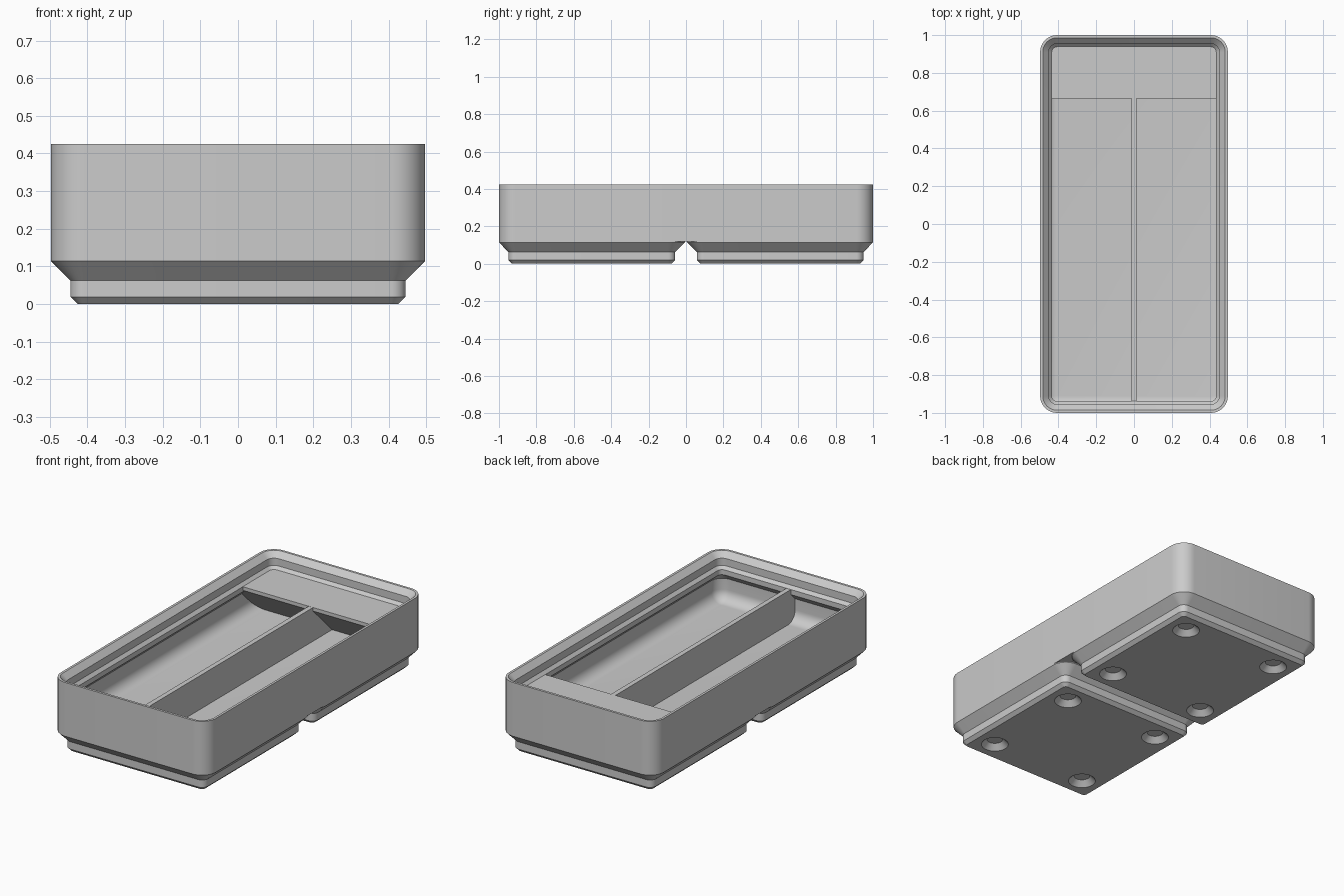
import bpy, bmesh
from math import sin, cos, pi

cube = bpy.data.objects.get("Cube")
if cube:
    bpy.data.objects.remove(cube, do_unlink=True)

GREY = (0.6, 0.6, 0.6, 1)
mat = bpy.data.materials.new("grey plastic")
mat.use_nodes = True
mat.diffuse_color = GREY
mat.node_tree.nodes["Principled BSDF"].inputs["Base Color"].default_value = GREY

HALF_W, HALF_L, CORNER = 0.497, 1.0, 0.09
FLOOR, DECK, TOP = 0.14, 0.335, 0.425
WALL, FILLET = 0.023, 0.064
SEG = 10


def ring(x0, x1, y0, y1, r, z):
    """Rounded rectangle outline at height z."""
    pts = []
    corners = [(x1 - r, y1 - r), (x0 + r, y1 - r), (x0 + r, y0 + r), (x1 - r, y0 + r)]
    for i, (cx, cy) in enumerate(corners):
        for k in range(SEG + 1):
            a = pi / 2 * (i + k / SEG)
            pts.append((cx + r * cos(a), cy + r * sin(a), z))
    return pts


def inset_ring(d, z):
    return ring(d - HALF_W, HALF_W - d, d - HALF_L, HALF_L - d, CORNER - d, z)


def loft(name, rings):
    """Solid skinned through a stack of matching outlines."""
    bm = bmesh.new()
    loops = [[bm.verts.new(p) for p in pts] for pts in rings]
    for low, high in zip(loops, loops[1:]):
        n = len(low)
        for i in range(n):
            j = (i + 1) % n
            bm.faces.new((low[i], low[j], high[j], high[i]))
    bm.faces.new(loops[0][::-1])
    bm.faces.new(loops[-1])
    bmesh.ops.recalc_face_normals(bm, faces=bm.faces)
    mesh = bpy.data.meshes.new(name)
    bm.to_mesh(mesh)
    bm.free()
    mesh.materials.append(mat)
    obj = bpy.data.objects.new(name, mesh)
    bpy.context.collection.objects.link(obj)
    return obj


def prism(name, half_x, profile):
    """Side profile of (y, z) points extruded across x."""
    return loft(name, [[(x, y, z) for y, z in profile] for x in (-half_x, half_x)])


def activate(obj):
    bpy.ops.object.select_all(action="DESELECT")
    obj.select_set(True)
    bpy.context.view_layer.objects.active = obj


def cut(obj, cutter):
    activate(obj)
    mod = obj.modifiers.new("cut", "BOOLEAN")
    mod.operation = "DIFFERENCE"
    mod.solver = "EXACT"
    mod.object = cutter
    bpy.ops.object.modifier_apply(modifier=mod.name)
    bpy.data.objects.remove(cutter, do_unlink=True)


def smooth(obj):
    activate(obj)
    bpy.ops.object.shade_smooth_by_angle(angle=pi / 6)


# Outer body, hollowed with a filleted floor and an undercut, stepped stacking lip
body = loft("bin_body", [inset_ring(0, 0.12), inset_ring(0, TOP)])
hollow = []
for k in range(SEG + 1):
    a = pi / 2 * k / SEG
    hollow.append((WALL + FILLET * (1 - sin(a)), FLOOR + FILLET * (1 - cos(a))))
hollow += [(WALL, 0.267), (0.062, 0.306), (0.062, DECK), (0.0455, 0.352),
           (0.0455, 0.394), (0.014, TOP), (0.009, 0.43)]
cut(body, loft("hollow_cutter", [inset_ring(d, z) for d, z in hollow]))
smooth(body)

# Thin wall down the middle
SUNK = FLOOR - 0.01
prism("divider", 0.014, [(-0.985, SUNK), (0.9, SUNK), (0.9, DECK), (-0.985, DECK)])

# Label shelf across the back, with a sloped underside running down to the floor
SHELF_Y, NOSE_Z, SHELF_TOP = 0.665, 0.315, DECK + 0.0005
prism("label_shelf", 0.474, [(SHELF_Y, SHELF_TOP), (SHELF_Y, NOSE_Z),
                             (SHELF_Y + NOSE_Z - SUNK, SUNK),
                             (0.96, SUNK), (0.96, SHELF_TOP)])

# Two chamfered feet, each with four countersunk recesses underneath
FOOT = [(0.426, 0.019, 0), (0.4455, 0.038, 0.019), (0.4455, 0.038, 0.062),
        (HALF_W, CORNER, 0.114), (HALF_W, CORNER, 0.12)]
RECESS = [(0.078, -0.004), (0.074, 0), (0.043, 0.031)]


def recess(x, y):
    turns = [2 * pi * k / 32 for k in range(32)]
    return loft("recess_cutter", [[(x + r * cos(a), y + r * sin(a), z) for a in turns]
                                  for r, z in RECESS])


for name, cy in (("front_foot", -0.503), ("back_foot", 0.503)):
    foot = loft(name, [ring(-h, h, cy - h, cy + h, r, z) for h, r, z in FOOT])
    for sx in (-1, 1):
        for sy in (-1, 1):
            cut(foot, recess(sx * 0.311, cy + sy * 0.311))
    smooth(foot)
